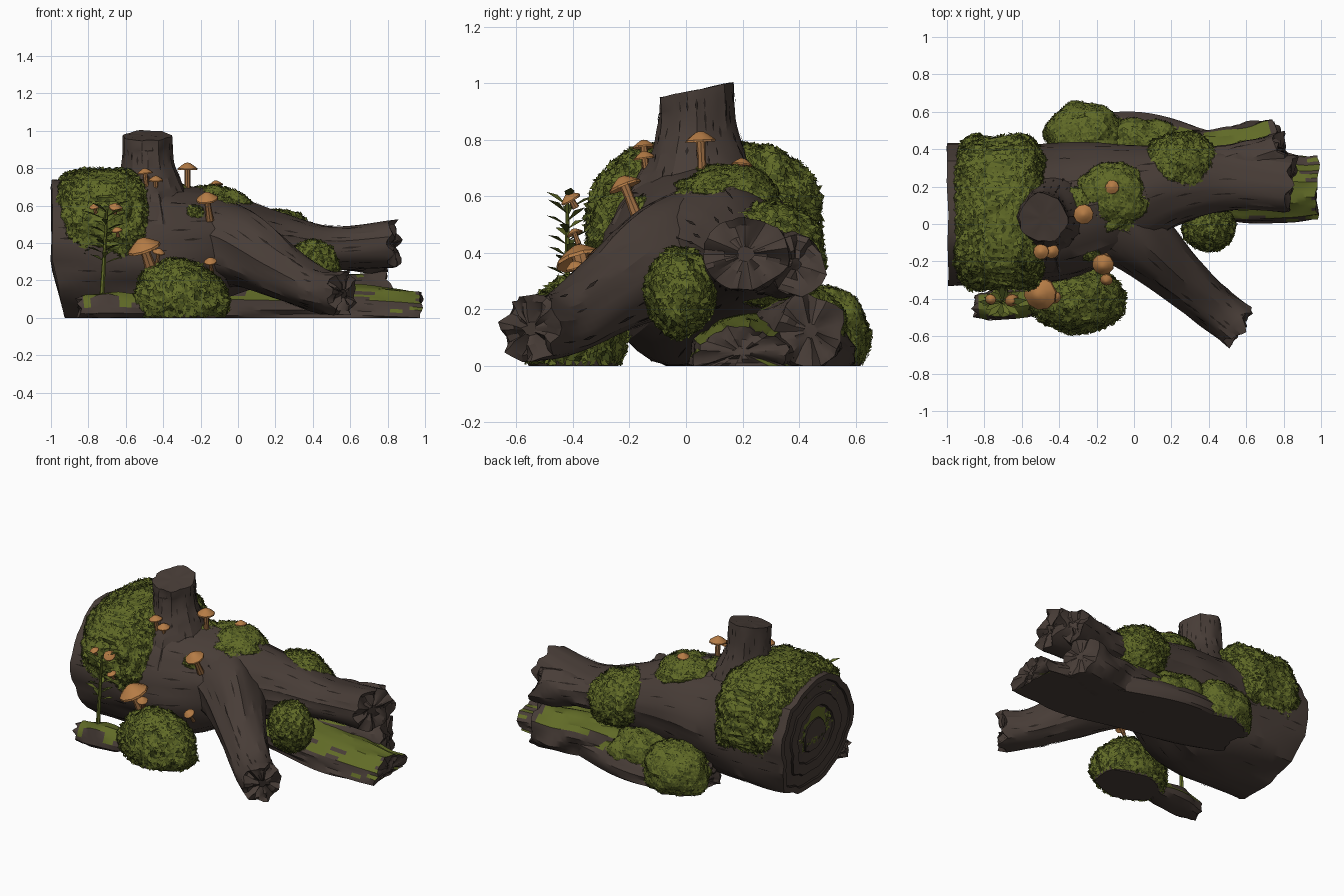
import bpy, bmesh, math, random
from mathutils import Vector, noise

if "Cube" in bpy.data.objects:
    bpy.data.objects.remove(bpy.data.objects["Cube"])

random.seed(4)


def material(name, rgb):
    m = bpy.data.materials.new(name)
    m.diffuse_color = (*rgb, 1)
    m.use_nodes = True
    m.node_tree.nodes["Principled BSDF"].inputs["Base Color"].default_value = m.diffuse_color
    return m


BARK = material("bark", (0.064, 0.046, 0.038))
CRACK = material("dark_bark", (0.022, 0.016, 0.013))
MOSS = material("moss", (0.118, 0.145, 0.020))
DEEP = material("deep_moss", (0.058, 0.075, 0.012))
CAP = material("mushroom_cap", (0.46, 0.20, 0.060))
STEM = material("mushroom_stem", (0.34, 0.155, 0.055))


def finish(bm, name, mats, angle=None, recalc=True):
    if recalc:
        bmesh.ops.recalc_face_normals(bm, faces=bm.faces)
    me = bpy.data.meshes.new(name)
    bm.to_mesh(me)
    bm.free()
    for m in mats:
        me.materials.append(m)
    ob = bpy.data.objects.new(name, me)
    bpy.context.collection.objects.link(ob)
    if angle:
        bpy.ops.object.select_all(action='DESELECT')
        ob.select_set(True)
        bpy.context.view_layer.objects.active = ob
        bpy.ops.object.shade_smooth_by_angle(angle=math.radians(angle))
    return ob


def spline(pts, t):
    """Catmull-Rom through tuples of any length."""
    u = t * (len(pts) - 1)
    i = min(int(u), len(pts) - 2)
    f = u - i
    a, b, c, d = (pts[min(max(k, 0), len(pts) - 1)] for k in range(i - 1, i + 3))
    return [0.5 * (2 * q + (r - p) * f + (2 * p - 5 * q + 4 * r - s) * f * f
                   + (3 * q - p - 3 * r + s) * f ** 3) for p, q, r, s in zip(a, b, c, d)]


def wood(name, pts, segs=28, rings=24, rough=0.05, jag=(.02, .02), cracks=40, up=(0, 0, 1),
         mossy=None, shape=None, sawn=False):
    """Bark tube through (x, y, z, side radius, up radius) with broken or sawn ends."""
    bm = bmesh.new()
    up = Vector(up)
    seed = Vector((len(name) * 3.1, pts[0][0] * 7, pts[0][1] * 5))
    loops, mids = [], []
    for i in range(rings + 1):
        t = i / rings
        x, y, z, ra, rb = spline(pts, t)
        c = Vector((x, y, z))
        d = (Vector(spline(pts, min(1, t + .02))[:3]) - Vector(spline(pts, max(0, t - .02))[:3])).normalized()
        side = up.cross(d).normalized()
        top = d.cross(side)
        ring = []
        for k in range(segs):
            a = math.tau * k / segs
            ca, sa = math.cos(a), math.sin(a)
            n1 = noise.noise(seed + Vector((ca * 1.6, sa * 1.6, t * 3)))
            n2 = noise.noise(seed + Vector((ca * 5, sa * 5, t * 4)))
            s = 1 + rough * (2 * n1 + 1.4 * n2)
            p = c + side * ca * ra * s + top * sa * rb * s
            if i in (0, rings):
                p += d * jag[i > 0] * noise.noise(seed + Vector((ca * 2, sa * 2, 9))) * 2
            if shape:
                p = shape(p)
            p.z = max(p.z, 0.0)
            ring.append(bm.verts.new(p))
        loops.append(ring)
        mids.append((c, d))
    for i in range(rings):
        for k in range(segs):
            bm.faces.new((loops[i][k], loops[i][(k + 1) % segs],
                          loops[i + 1][(k + 1) % segs], loops[i + 1][k]))
    # ends: growth rings on a sawn end, rough hollow on a broken one
    for ring, (c, d), sgn, cut in ((loops[0], mids[0], 1, sawn), (loops[-1], mids[-1], -1, False)):
        mid = sum((v.co for v in ring), Vector()) / segs
        prev = ring
        for j, s in enumerate((.90, .88, .70, .68, .50, .48, .30, .28, .08) if cut else (.8, .5, .2)):
            cur = []
            for v in ring:
                deep = .010 * (j % 4 in (1, 2)) if cut else jag[sgn < 0] * noise.noise(v.co * 12 + seed * s)
                cur.append(bm.verts.new(mid + (v.co - mid) * s + d * sgn * deep))
            for k in range(segs):
                f = bm.faces.new((prev[k], prev[(k + 1) % segs], cur[(k + 1) % segs], cur[k]))
                f.material_index = int(cut and j % 2 == 1)
            prev = cur
        bm.faces.new(prev)
    bmesh.ops.recalc_face_normals(bm, faces=bm.faces)
    if mossy:
        for f in bm.faces:
            if mossy(f.calc_center_median(), f.normal):
                f.material_index = 2
    # thin dark slivers for cracks in the bark
    bm.normal_update()
    for _ in range(cracks):
        i, k = random.randrange(1, rings - 3), random.randrange(segs)
        a, b, e = loops[i][k], loops[i + 1][k], loops[i + 2][k]
        if b.co.z < .02 or any(f.material_index == 2 for f in b.link_faces):
            continue
        w = b.normal.cross(e.co - a.co).normalized() * random.uniform(.003, .007)
        q = [v.co + v.normal * .004 for v in (a, b, e)]
        vs = [bm.verts.new(p) for p in (q[0], q[1] - w, q[2], q[1] + w)]
        bm.faces.new(vs).material_index = 1
    return finish(bm, name, (BARK, CRACK, MOSS), 28, False)


def moss(name, c, r, leaf=.026, sub=4, square=(1, 1), lump=.10, lean=0, xmin=-9):
    """Lumpy cushion; leaf > 0 covers it with small upturned leaves."""
    bm = bmesh.new()
    bmesh.ops.create_icosphere(bm, subdivisions=sub, radius=1)
    c = Vector(c)
    for v in bm.verts:
        n = v.co.copy()
        n = Vector([math.copysign(abs(q) ** e, q) for q, e in zip(n, (square[0], square[1], square[1]))])
        n *= 1 + lump * noise.noise(n * 2.2 + c * 5) + .05 * noise.noise(n * 6 + c)
        v.co = c + Vector((n.x * r[0], n.y * r[1], n.z * r[2] + lean * n.x))
        v.co.z = max(v.co.z, 0)
        v.co.x = max(v.co.x, xmin)
    bm.normal_update()
    for f in list(bm.faces):
        n, p = f.normal.copy(), f.calc_center_median()
        if p.z < .008:
            f.material_index = 2
            continue
        if not leaf or p.x < xmin + .004:
            continue
        f.material_index = int(random.random() < .2)
        t = n.orthogonal().normalized()
        a = random.uniform(0, math.tau)
        t = t * math.cos(a) + n.cross(t) * math.sin(a)
        w, s = n.cross(t), leaf * random.uniform(.7, 1.2)
        q = [p - t * s * .6, p + w * s * .5 + n * s * .25, p + t * s * .9 + n * s * .55,
             p - w * s * .5 + n * s * .25]
        g = bm.faces.new([bm.verts.new((co.x, co.y, max(co.z, 0))) for co in q])
        g.material_index = int(random.random() < .2)
    return finish(bm, name, (MOSS, DEEP, BARK), None if leaf else 25)


def lathe(bm, c, axis, prof, segs, idx):
    side = axis.orthogonal().normalized()
    w = axis.cross(side)
    rows = [[bm.verts.new(c + axis * h + (side * math.cos(math.tau * k / segs)
             + w * math.sin(math.tau * k / segs)) * r) for k in range(segs)] for r, h in prof]
    for a, b in zip(rows, rows[1:]):
        for k in range(segs):
            bm.faces.new((a[k], a[(k + 1) % segs], b[(k + 1) % segs], b[k])).material_index = idx
    bm.faces.new(rows[0]).material_index = idx
    bm.faces.new(rows[-1]).material_index = idx


def mushroom(base, top, r):
    bm = bmesh.new()
    base, top = Vector(base), Vector(top)
    ax = (top - base).normalized()
    L = (top - base).length
    lathe(bm, base, ax, ((r * .36, 0), (r * .28, L * .5), (r * .32, L - r * .3)), 8, 1)
    lathe(bm, top, ax, ((r * .25, -r * .4), (r, -r * .70), (r * .98, -r * .56), (r * .58, -r * .25),
                        (r * .25, -r * .04), (r * .05, 0)), 10, 0)
    finish(bm, "mushroom", (CAP, STEM), 30)


# Main fallen trunk, with its sawn end sloping back toward the ground
def saw(p):
    p.x += max(0, -p.x - .75) / .25 * .07 * max(0, .3 - p.z) / .3
    return p


wood("trunk", [(-.997, .05, .365, .375, .37), (-.7, .055, .365, .375, .37), (-.4, .07, .36, .36, .35),
               (-.1, .13, .39, .30, .28), (.2, .21, .38, .21, .19), (.5, .24, .37, .165, .12),
               (.83, .21, .395, .155, .125)], segs=40, rings=36, rough=.04, shape=saw, sawn=True,
     jag=(.004, .03), cracks=120)
wood("fork_stub", [(.38, .27, .37, .13, .11), (.6, .32, .36, .13, .11), (.79, .385, .36, .105, .105)],
     segs=18, rings=12, rough=.09, jag=(0, .05), cracks=12)
# Broken branch reaching forward
wood("front_branch", [(-.25, .08, .42, .23, .24), (0, -.07, .38, .185, .205), (.25, -.29, .24, .135, .145),
                      (.43, -.44, .15, .12, .115), (.56, -.545, .13, .12, .12)],
     rough=.06, jag=(0, .045), cracks=60)
# Upright stump with flared base and tilted cut
wood("stump", [(-.47, .04, .50, .30, .30), (-.47, .04, .66, .20, .21), (-.48, .04, .80, .14, .145),
               (-.485, .035, .975, .128, .13)], up=(0, 1, 0), rough=.06, jag=(0, .004), cracks=110,
     shape=lambda p: Vector((p.x, p.y, p.z + (.18 * (p.y - .035) if p.z > .9 else 0))))


# Flat-bottomed ground log, with a second chunk lying behind it, mossy on top
def top_moss(p, n):
    return n.z > .72 + .5 * noise.noise(p * 5) and p.x > -.3


wood("ground_log", [(-.42, .40, .03, .14, .13), (0, .36, .04, .23, .17), (.5, .23, .04, .215, .14),
                    (.8, .20, .03, .18, .125), (.97, .20, .02, .165, .12)], segs=40, rings=44, rough=.08,
     jag=(.03, .03), mossy=top_moss, cracks=40)
wood("ground_chunk", [(.1, .40, .08, .10, .14), (.45, .36, .10, .14, .13), (.65, .40, .10, .14, .135),
                      (.78, .44, .12, .125, .13)],
     segs=24, rings=20, rough=.10, mossy=lambda p, n: top_moss(p, n) and p.x < .72, cracks=14)
wood("front_rock", [(-.85, -.44, .05, .06, .06), (-.7, -.43, .06, .09, .075), (-.48, -.40, .05, .08, .06)],
     segs=14, rings=8, rough=.12, cracks=4, mossy=lambda p, n: n.z > .45 and p.x > -.82)

# Leafy moss cushions
moss("moss_cover", (-.72, .065, .505), (.262, .41, .292), sub=5, square=(.45, .82), leaf=.024,
     lump=.06, xmin=-.975)
moss("front_bush", (-.30, -.40, .10), (.25, .18, .20), lean=-.03)
moss("moss_ball", (.40, -.02, .26), (.135, .12, .155), leaf=.022)
moss("trunk_moss", (.25, .30, .39), (.21, .19, .18), leaf=.022, lean=-.03)
moss("trunk_top_moss", (-.12, .14, .60), (.20, .185, .105), leaf=.014, lump=.2, lean=-.02)
moss("small_moss", (-.24, -.14, .56), (.055, .05, .04), leaf=.018, sub=3)
moss("small_moss", (.0, -.14, .50), (.035, .035, .03), leaf=.014, sub=3)
moss("small_moss", (-.32, .10, .67), (.09, .09, .04), leaf=.018, sub=3)
# Moss mounds behind the trunk
moss("back_mound", (-.26, .47, .11), (.215, .18, .18), leaf=.014, lump=.15)
moss("back_mound", (.03, .42, .10), (.22, .15, .17), leaf=.012, lump=.2)
moss("back_mound", (.33, .38, .10), (.22, .10, .13), leaf=0, lump=.2)

# Mushrooms: base, top, cap radius
for m in (((-.27, .06, .64), (-.27, .05, .83), .054), ((-.48, -.14, .62), (-.50, -.15, .80), .042),
          ((-.44, -.13, .62), (-.44, -.15, .76), .040), ((-.15, -.17, .52), (-.17, -.23, .67), .060),
          ((-.11, .19, .64), (-.12, .20, .735), .038), ((-.46, -.34, .25), (-.52, -.385, .425), .092),
          ((-.44, -.36, .26), (-.42, -.40, .37), .035), ((-.14, -.26, .24), (-.15, -.31, .32), .035),
          ((-.66, -.39, .56), (-.65, -.42, .61), .038), ((-.76, -.39, .56), (-.77, -.41, .61), .030),
          ((-.64, -.38, .43), (-.65, -.40, .485), .030)):
    mushroom(*m)

# Leafy plant in front of the log
bm = bmesh.new()
foot, tip = Vector((-.73, -.42, .08)), Vector((-.70, -.42, .58))
lathe(bm, foot, (tip - foot).normalized(), ((.014, 0), (.010, .3), (.006, .5)), 6, 0)
for i in range(22):
    p = foot.lerp(tip, .42 + .58 * i / 21)
    a = i * 2.4
    d = Vector((math.cos(a), math.sin(a) * .75, .5)) * (1.0 + .3 * (i > 15))
    w = Vector((-math.sin(a), math.cos(a), 0)) * .018
    bm.faces.new([bm.verts.new(q) for q in (p, p + d * .06 + w, p + d * .1 - Vector((0, 0, .015)),
                                            p + d * .06 - w)]).material_index = i % 2
finish(bm, "plant", (MOSS, DEEP))
